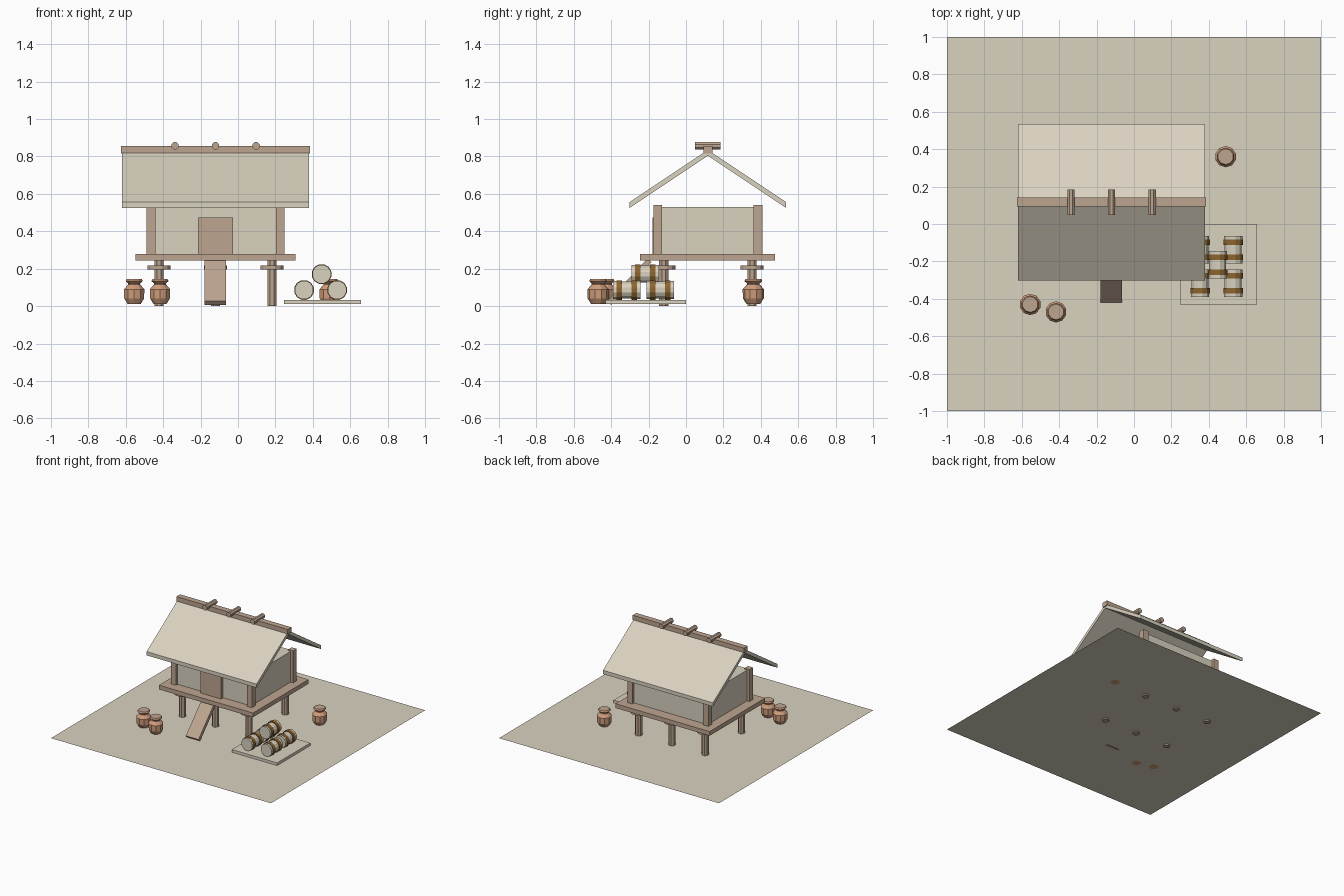
import bpy, bmesh, math
from mathutils import Matrix, Vector

if "Cube" in bpy.data.objects:
    bpy.data.objects.remove(bpy.data.objects["Cube"])


def material(name, rgb):
    m = bpy.data.materials.new(name)
    m.use_nodes = True
    m.diffuse_color = (*rgb, 1)
    m.node_tree.nodes["Principled BSDF"].inputs["Base Color"].default_value = (*rgb, 1)
    return m


STRAW = material("pale straw", (0.70, 0.645, 0.53))
WOOD = material("brown wood", (0.51, 0.375, 0.28))
CLAY = material("terracotta", (0.62, 0.335, 0.20))
ROPE = material("golden brown rope", (0.27, 0.13, 0.03))


def finish(name, bm, *mats):
    bmesh.ops.recalc_face_normals(bm, faces=bm.faces)
    mesh = bpy.data.meshes.new(name)
    bm.to_mesh(mesh)
    bm.free()
    for m in mats:
        mesh.materials.append(m)
    ob = bpy.data.objects.new(name, mesh)
    bpy.context.collection.objects.link(ob)
    return ob


def box(name, x, y, z, mat):
    """Box from (low, high) ranges on each axis."""
    bm = bmesh.new()
    size = Vector((x[1] - x[0], y[1] - y[0], z[1] - z[0]))
    mid = Vector((sum(x), sum(y), sum(z))) / 2
    bmesh.ops.create_cube(bm, size=1, matrix=Matrix.Translation(mid) @ Matrix.Diagonal((*size, 1)))
    return finish(name, bm, mat)


def extrude_x(name, profile, x0, x1, mat):
    """Closed (y, z) profile pushed along x."""
    bm = bmesh.new()
    face = bm.faces.new([bm.verts.new((x0, y, z)) for y, z in profile])
    out = bmesh.ops.extrude_face_region(bm, geom=[face])
    moved = [v for v in out["geom"] if isinstance(v, bmesh.types.BMVert)]
    bmesh.ops.translate(bm, verts=moved, vec=(x1 - x0, 0, 0))
    return finish(name, bm, mat)


def lathe(name, profile, sides, place, mats, bands=()):
    """Capped turned shape; bands lists profile steps using the second material."""
    bm = bmesh.new()
    rings = []
    for r, h in profile:
        angles = [math.tau * (i + 0.5) / sides for i in range(sides)]
        rings.append([bm.verts.new((r * math.cos(a), r * math.sin(a), h)) for a in angles])
    for k, (low, high) in enumerate(zip(rings, rings[1:])):
        for i in range(sides):
            j = (i + 1) % sides
            f = bm.faces.new((low[i], low[j], high[j], high[i]))
            f.material_index = int(k in bands)
    bm.faces.new(rings[0][::-1])
    top = bm.faces.new(rings[-1])
    top.material_index = int("top" in bands)
    bm.transform(place)
    return finish(name, bm, *mats)


def at(*p):
    return Matrix.Translation(p)


ALONG_Y = Matrix.Rotation(math.radians(90), 4, "X")
CX, CY = -0.12, 0.117

# Ground sheet
ground = bmesh.new()
bmesh.ops.create_grid(ground, x_segments=1, y_segments=1, size=1, matrix=at(0, 0, 0.01))
finish("ground", ground, STRAW)

# Stilts with round guards under the floor
for i, dx in enumerate((-0.302, 0, 0.302)):
    for side, dy in (("front", -0.236), ("back", 0.236)):
        spot = at(CX + dx, CY + dy, 0)
        lathe(f"{side}_stilt_{i}", [(0.027, 0), (0.027, 0.25)], 8, spot, [WOOD])
        lathe(f"{side}_stilt_guard_{i}", [(0.064, 0.197), (0.064, 0.218)], 12, spot, [WOOD])

# Floor, walls, door and corner posts
box("floor", (-0.548, 0.308), (-0.245, 0.476), (0.243, 0.278), WOOD)
box("walls", (-0.465, 0.225), (-0.152, 0.385), (0.278, 0.53), STRAW)
box("door", (-0.215, -0.028), (-0.18, -0.15), (0.278, 0.475), WOOD)
for sx in (-1, 1):
    for sy in (-1, 1):
        px, py = CX + sx * 0.345, CY + sy * 0.268
        name = ("front" if sy < 0 else "back") + ("_right" if sx < 0 else "_left") + "_corner_post"
        box(name, (px - 0.023, px + 0.023), (py - 0.023, py + 0.023), (0.278, 0.54), WOOD)

# Gabled roof, ridge beam and cross logs
E = 0.418
extrude_x("roof", [(CY - E, 0.525), (CY - E, 0.556), (CY, 0.835), (CY + E, 0.556),
                   (CY + E, 0.525), (CY, 0.804)], -0.62, 0.38, STRAW)
box("ridge_beam", (-0.626, 0.386), (CY - 0.024, CY + 0.024), (0.815, 0.856), WOOD)
for i, dx in enumerate((-0.217, 0, 0.217)):
    lathe(f"ridge_log_{i}", [(0.021, -0.068), (0.021, 0.068)], 8,
          at(CX + dx, CY, 0.857) @ ALONG_Y, [WOOD])

# Entry ramp
extrude_x("ramp", [(-0.40, 0.005), (-0.42, 0.027), (-0.205, 0.255), (-0.185, 0.235)],
          -0.18, -0.065, WOOD)

# Clay pots with wooden lids
POT = [(0.036, 0.01), (0.056, 0.042), (0.057, 0.09), (0.034, 0.116),
       (0.034, 0.122), (0.048, 0.134), (0.042, 0.145)]
for i, (x, y) in enumerate(((-0.555, -0.43), (-0.417, -0.47), (0.49, 0.36))):
    lathe(f"pot_{i}", POT, 10, at(x, y, 0), [CLAY, WOOD], bands=("top",))

# Mat with stacked straw bundles tied by rope
box("mat", (0.245, 0.657), (-0.43, 0.0), (0.01, 0.032), STRAW)
half = [(0.051, 0.073), (0.051, 0.055), (0.054, 0.055), (0.054, 0.026), (0.047, 0.026)]
BUNDLE = [(r, -h) for r, h in half] + half[::-1]
spots = [(x, y, 0.086) for x in (0.353, 0.53) for y in (-0.137, -0.317)] + [(0.447, -0.218, 0.171)]
for i, spot in enumerate(spots):
    lathe(f"straw_bundle_{i}", BUNDLE, 12, at(*spot) @ ALONG_Y, [STRAW, ROPE],
          bands=(1, 2, 3, 5, 6, 7))
